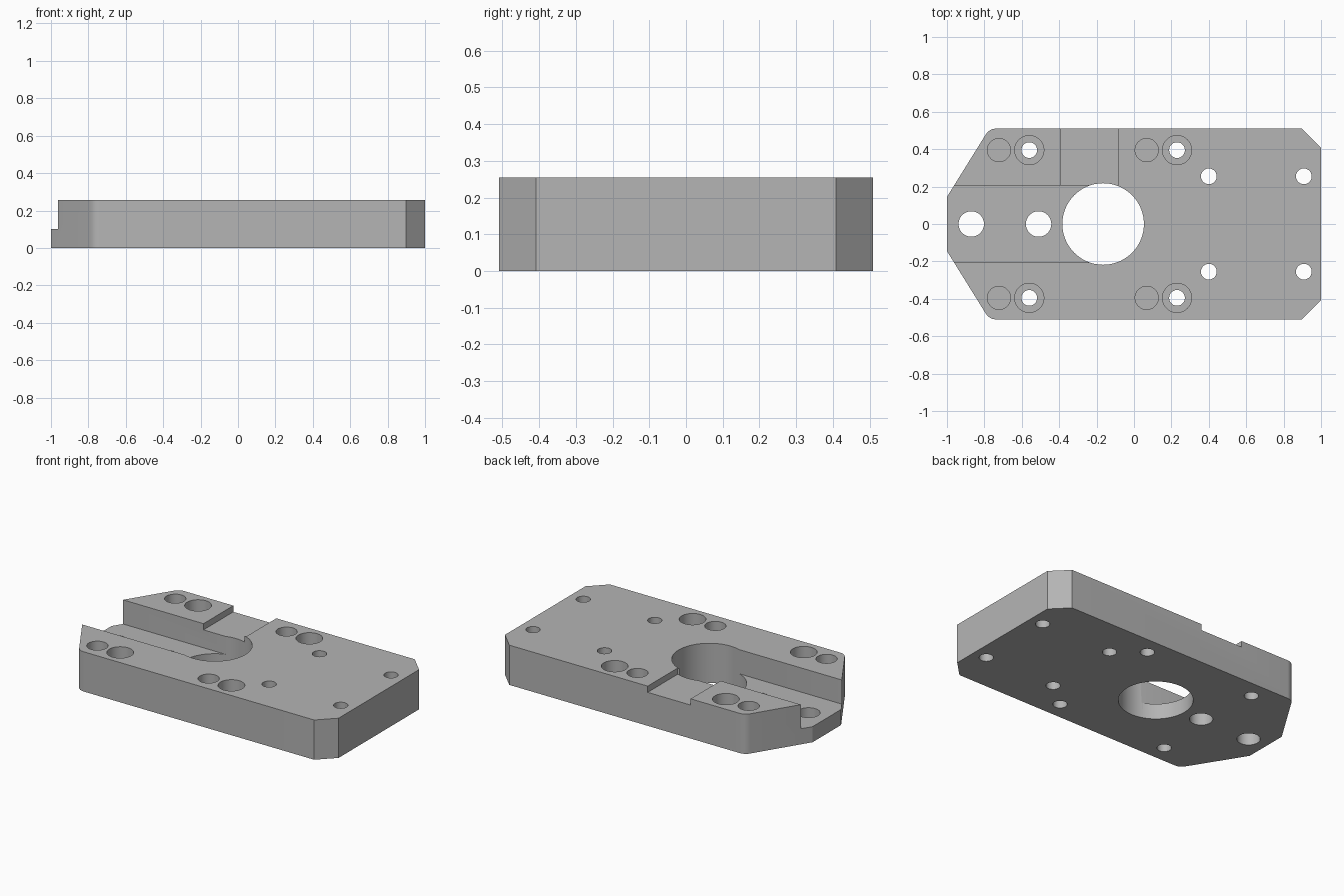
import bpy
import bmesh
from math import radians, cos, sin

HEIGHT = 0.255
HALF_W = 0.51

cube = bpy.data.objects.get("Cube")
if cube:
    bpy.data.objects.remove(cube, do_unlink=True)

grey = bpy.data.materials.new("plain grey")
grey.use_nodes = True
colour = (0.46, 0.46, 0.46, 1)
grey.diffuse_color = colour
grey.node_tree.nodes["Principled BSDF"].inputs["Base Color"].default_value = colour


def prism(name, outline, z0, z1):
    """Extrude a flat outline from z0 to z1."""
    bm = bmesh.new()
    face = bm.faces.new([bm.verts.new((x, y, z0)) for x, y in outline])
    grown = bmesh.ops.extrude_face_region(bm, geom=[face])
    moved = [v for v in grown["geom"] if isinstance(v, bmesh.types.BMVert)]
    bmesh.ops.translate(bm, verts=moved, vec=(0, 0, z1 - z0))
    bmesh.ops.recalc_face_normals(bm, faces=bm.faces)
    mesh = bpy.data.meshes.new(name)
    bm.to_mesh(mesh)
    bm.free()
    mesh.materials.append(grey)
    obj = bpy.data.objects.new(name, mesh)
    bpy.context.collection.objects.link(obj)
    return obj


def box(x0, x1, y0, y1):
    return [(x0, y0), (x1, y0), (x1, y1), (x0, y1)]


def circle(x, y, r, n=48):
    return [(x + r * cos(radians(360 * i / n)), y + r * sin(radians(360 * i / n)))
            for i in range(n)]


# Plate outline: tapered nose with rounded shoulders, chamfered far corners
fillet = 0.063
half = [(1, 0.408), (0.898, HALF_W)]
for i in range(7):
    a = radians(90 + 58 * i / 6)
    half.append((-0.738 + fillet * cos(a), HALF_W - fillet + fillet * sin(a)))
half.append((-1, 0.145))
plate = prism("base_plate", half + [(x, -y) for x, y in reversed(half)], 0, HEIGHT)


def cut(outline, z0, z1=HEIGHT + 0.1):
    """Remove a prism from the plate."""
    cutter = prism("cutter", outline, z0, z1)
    cutter.hide_render = True
    mod = plate.modifiers.new("cut", "BOOLEAN")
    mod.operation = "DIFFERENCE"
    mod.solver = "EXACT"
    mod.object = cutter
    bpy.context.view_layer.objects.active = plate
    bpy.ops.object.modifier_apply(modifier=mod.name)
    bpy.data.objects.remove(cutter, do_unlink=True)


THROUGH = -0.1

# Long channel and shallow side notch
cut(box(-1.2, -0.165, -0.207, 0.207), 0.1)
cut(box(-0.39, -0.085, 0.207, 0.7), HEIGHT - 0.04)

# Central bore and channel holes
cut(circle(-0.165, 0, 0.218, 72), THROUGH)
for x in (-0.87, -0.51):
    cut(circle(x, 0, 0.068), THROUGH)

for side in (-1, 1):
    # Counterbored bolt holes with blind dowel holes beside them
    for x in (-0.56, 0.23):
        cut(circle(x, side * 0.395, 0.078), HEIGHT - 0.14)
        cut(circle(x, side * 0.395, 0.042), THROUGH)
        cut(circle(x - 0.162, side * 0.395, 0.062), HEIGHT - 0.14)
    # Small mounting holes
    for x in (0.4, 0.908):
        cut(circle(x, side * 0.255, 0.042), THROUGH)

bpy.ops.object.select_all(action="DESELECT")
plate.select_set(True)
bpy.context.view_layer.objects.active = plate
bpy.ops.object.shade_smooth_by_angle(angle=radians(25))
